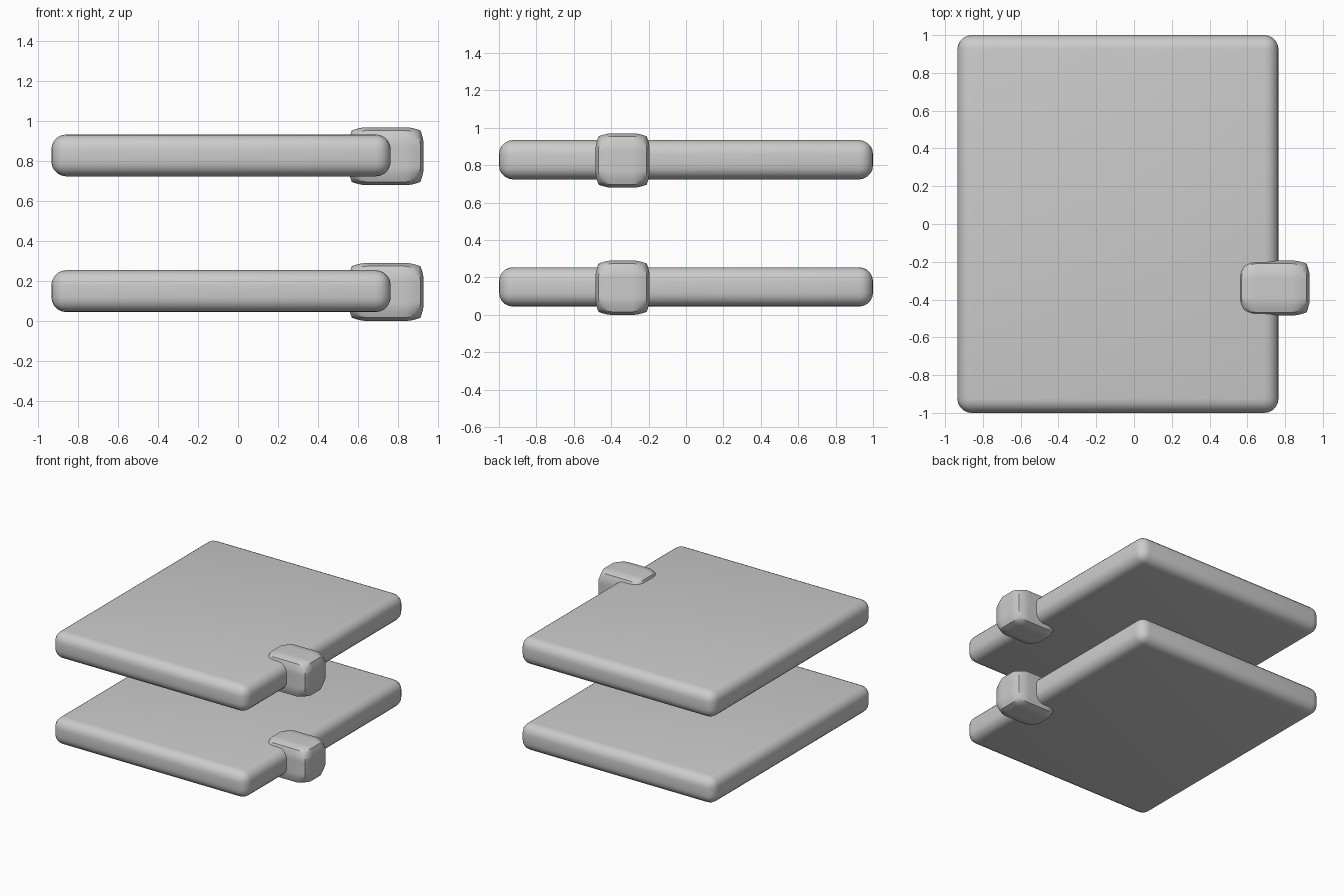
import bpy, bmesh
from mathutils import Vector

if "Cube" in bpy.data.objects:
    bpy.data.objects.remove(bpy.data.objects["Cube"])


def finish(name, bm, loc, angle):
    me = bpy.data.meshes.new(name)
    bmesh.ops.recalc_face_normals(bm, faces=bm.faces)
    bm.to_mesh(me)
    bm.free()
    ob = bpy.data.objects.new(name, me)
    ob.location = loc
    bpy.context.collection.objects.link(ob)
    bpy.ops.object.select_all(action='DESELECT')
    ob.select_set(True)
    bpy.context.view_layer.objects.active = ob
    bpy.ops.object.shade_smooth_by_angle(angle=angle)
    return ob


def slab(name, loc, size, radius):
    # Flat board with every edge rounded
    bm = bmesh.new()
    bmesh.ops.create_cube(bm, size=1)
    bmesh.ops.scale(bm, vec=size, verts=bm.verts)
    bmesh.ops.bevel(bm, geom=bm.edges[:], offset=radius, segments=5,
                    profile=0.5, affect='EDGES')
    return finish(name, bm, loc, 0.8)


def pillow_block(name, loc, size, inset, border):
    # Block whose faces swell slightly and meet at crisp edges
    bm = bmesh.new()
    bmesh.ops.create_cube(bm, size=2)
    bmesh.ops.subdivide_edges(bm, edges=bm.edges[:], cuts=15, use_grid_fill=True)
    half = Vector(size) / 2
    for v in bm.verts:
        p = v.co.copy()
        # Falloff near the ends of each axis
        g = [max(0, 1 - (1 - abs(p[i])) * half[i] / border) ** 1.6 for i in range(3)]
        for i in range(3):
            pull = inset * (g[(i + 1) % 3] + g[(i + 2) % 3])
            v.co[i] = p[i] * (half[i] - pull)
    return finish(name, bm, loc, 0.6)


# Two stacked levels, each a board with a block through its right edge
for level, dz in (("lower", 0.0), ("upper", 0.68)):
    slab(level + "_board", (-0.085, 0, 0.149 + dz), (1.70, 2.0, 0.21), 0.075)
    pillow_block(level + "_edge_block", (0.742, -0.339, 0.145 + dz),
                 (0.376, 0.29, 0.29), 0.016, 0.075)
